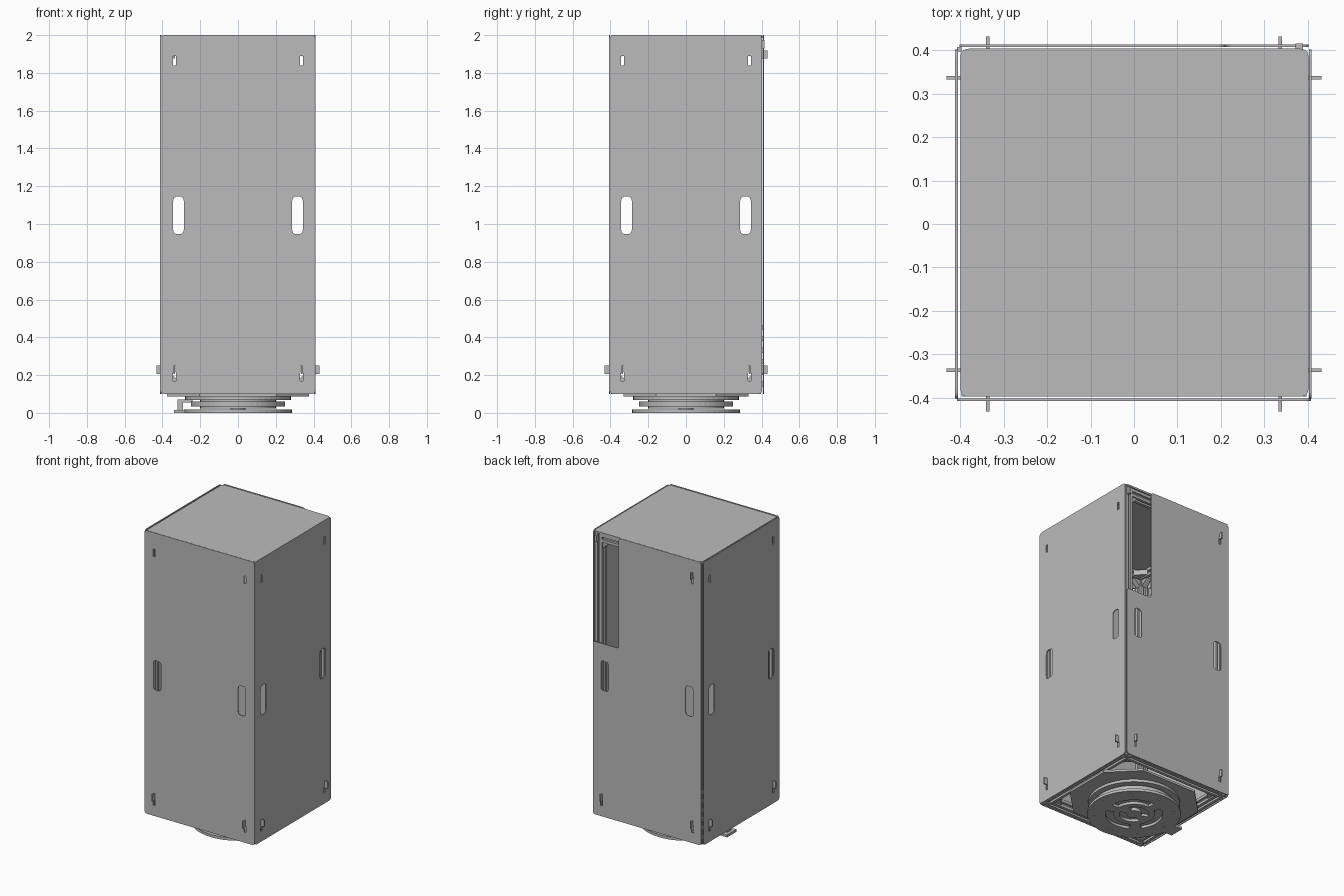
import bpy, math
from math import pi, cos, sin
from mathutils import Matrix, Vector

cube = bpy.data.objects.get("Cube")
if cube:
    bpy.data.objects.remove(cube, do_unlink=True)

grey = bpy.data.materials.new("light grey metal")
grey.use_nodes = True
grey.diffuse_color = (0.5, 0.5, 0.5, 1)
grey.node_tree.nodes["Principled BSDF"].inputs["Base Color"].default_value = (0.5, 0.5, 0.5, 1)


def rounded(points, r, steps=5):
    """Polygon with every corner rounded by radius r."""
    pts = [Vector(p) for p in points]
    out = []
    for i, p in enumerate(pts):
        a = p + (pts[i - 1] - p).normalized() * r
        b = p + (pts[(i + 1) % len(pts)] - p).normalized() * r
        for k in range(steps + 1):
            t = k / steps
            out.append(a * (1 - t) ** 2 + p * 2 * t * (1 - t) + b * t * t)
    return out


def rect(x0, x1, y0, y1):
    return [(x0, y0), (x1, y0), (x1, y1), (x0, y1)]


def circle(r, cx=0, cy=0, n=48):
    return [(cx + r * cos(2 * pi * i / n), cy + r * sin(2 * pi * i / n)) for i in range(n)]


def arc_slot(r0, r1, start, span, n=16):
    angles = [start + span * i / n for i in range(n + 1)]
    return ([(r1 * cos(a), r1 * sin(a)) for a in angles]
            + [(r0 * cos(a), r0 * sin(a)) for a in reversed(angles)])


def plate(name, loops, depth, matrix):
    """Flat outline with holes, extruded evenly about its own plane."""
    curve = bpy.data.curves.new(name, "CURVE")
    curve.dimensions = "2D"
    curve.fill_mode = "BOTH"
    curve.extrude = depth / 2
    for loop in loops:
        spline = curve.splines.new("POLY")
        spline.points.add(len(loop) - 1)
        for point, p in zip(spline.points, loop):
            point.co = (p[0], p[1], 0, 1)
        spline.use_cyclic_u = True
    temp = bpy.data.objects.new(name, curve)
    bpy.context.collection.objects.link(temp)
    bpy.context.view_layer.update()
    mesh = bpy.data.meshes.new_from_object(temp.evaluated_get(bpy.context.evaluated_depsgraph_get()))
    bpy.data.objects.remove(temp)
    mesh.materials.clear()
    mesh.materials.append(grey)
    for poly in mesh.polygons:
        poly.use_smooth = False
        poly.material_index = 0
    obj = bpy.data.objects.new(name, mesh)
    obj.matrix_world = matrix
    bpy.context.collection.objects.link(obj)
    return obj


def flat(name, loops, z0, z1):
    return plate(name, loops, z1 - z0, Matrix.Translation((0, 0, (z0 + z1) / 2)))


def box(name, lo, hi, turn=Matrix()):
    x0, y0, z0 = lo
    x1, y1, z1 = hi
    return plate(name, [rect(x0, x1, y0, y1)], z1 - z0,
                 turn @ Matrix.Translation((0, 0, (z0 + z1) / 2)))


def turn(angle):
    return Matrix.Rotation(angle, 4, "Z")


UPRIGHT = Matrix.Rotation(pi / 2, 4, "X")
SIDES = [("front", 0, 0.405), ("left", pi / 2, 0.406),
         ("back", pi, 0.411), ("right", -pi / 2, 0.409)]
LOW, HIGH = 0.1, 2.0
PIN = 0.337

# Outer panels with hand slots and key slots
for side, angle, dist in SIDES:
    half = 0.408 if side == "front" else 0.402
    outline = rect(-half, half, LOW, HIGH)
    if side == "back":  # open upper corner
        outline = [(-half, LOW), (half, LOW), (half, HIGH),
                   (-0.21, HIGH), (-0.21, 1.26), (-half, 1.26)]
    loops = [rounded(outline, 0.02)]
    for s in (-1, 1):
        c = s * 0.315
        loops.append(rounded(rect(c - 0.028, c + 0.028, 0.947, 1.145), 0.022))
        c = s * PIN
        loops.append(rect(c - 0.008, c + 0.008, 0.17, 0.215))
        loops[-1][2:] = [(c + 0.008, 0.215), (c + 0.005, 0.215), (c + 0.005, 0.252),
                         (c - 0.005, 0.252), (c - 0.005, 0.215), (c - 0.008, 0.215)]
        if side != "back" or s > 0:
            loops.append(rect(c - 0.008, c + 0.008, 1.84, 1.89))
    plate(side + "_panel", loops, 0.006,
          turn(angle) @ Matrix.Translation((0, -dist, 0)) @ UPRIGHT)

    # Hanging pins
    for s in (-1, 1):
        c = s * PIN
        box(side + "_pin", (c - 0.004, -0.432, 0.205), (c + 0.004, -0.36, 0.25), turn(angle))
    if side == "back":
        box("back_upper_pin", (PIN - 0.004, -0.432, 1.875), (PIN + 0.004, -0.36, 1.918), turn(angle))

# Top cover
flat("top_cover", [rounded(rect(-0.4, 0.402, -0.398, 0.404), 0.02)], 1.986, 1.998)

# Slotted frame bars
H, G, D = 0.0265, 0.008, 0.014
profile = []
for k in range(4):
    rot = Matrix.Rotation(k * pi / 2, 2)
    for p in [(-H, -H), (-G, -H), (-G, -H + D), (G, -H + D), (G, -H)]:
        profile.append(rot @ Vector(p))
C = 0.3715
for sx in (-1, 1):
    for sy in (-1, 1):
        plate("corner_post", [profile], 1.885, Matrix.Translation((sx * C, sy * C, 1.0425)))
BEAMS = (("bottom", LOW + H + 0.002, 1), ("top", 1.957, -1))
for side, angle, dist in SIDES:
    for level, z, up in BEAMS:
        plate(level + "_beam", [profile], 2 * (C - H),
              turn(angle) @ Matrix.Translation((0, -C, z)) @ Matrix.Rotation(pi / 2, 4, "Y"))
        # Corner brackets, level and upright
        e = C - H
        plate(level + "_corner_bracket", [[(e, -e), (e - 0.06, -e), (e, -e + 0.06)]], 0.035,
              turn(angle) @ Matrix.Translation((0, 0, z)))
        zi = z + up * H
        for s in (-1, 1):
            plate(level + "_upright_bracket",
                  [[(s * e, zi), (s * (e - 0.045), zi), (s * e, zi + up * 0.045)]], 0.035,
                  turn(angle) @ Matrix.Translation((0, -C, 0)) @ UPRIGHT)

# Small bracket head in the open corner
box("corner_head", (0.372, 0.398, 1.93), (0.39, 0.416, 1.975))

# Light strip in the rear corner gap
for k in range(6):
    z = 0.14 + k * 0.06
    box("gap_clip", (-0.408, 0.398, z), (-0.398, 0.408, z + 0.025))

# Base mounting plate
mx, my, ch = 0.375, 0.33, 0.17
octagon = [(mx, my - ch), (mx - ch, my), (ch - mx, my), (-mx, my - ch),
           (-mx, ch - my), (ch - mx, -my), (mx - ch, -my), (mx, ch - my)]
flat("mounting_plate", [octagon], 0.086, 0.1)

# Turntable stack
flat("upper_disc", [circle(0.28)], 0.068, 0.086)
flat("bearing_hub", [circle(0.2)], 0.024, 0.068)
flat("middle_disc", [circle(0.25)], 0.034, 0.06)
flat("lower_hub", [circle(0.04, n=24)], 0.01, 0.03)
holes = [circle(0.008, 0.24 * cos(k * pi / 4), 0.24 * sin(k * pi / 4), 10) for k in range(8)]
holes += [arc_slot(0.125, 0.175, k * 2 * pi / 3, 1.65) for k in range(3)]
holes += [arc_slot(0.045, 0.09, 0.5 + k * pi, 2.3) for k in range(2)]
flat("foot_disc", [circle(0.285)] + holes, 0, 0.018)

# Stop arm on the side of the foot
box("stop_arm", (-0.34, -0.05, 0.0), (-0.27, 0.05, 0.016))
box("stop_post", (-0.32, -0.02, 0.016), (-0.29, 0.02, 0.064))
box("stop_link", (-0.32, -0.02, 0.054), (-0.24, 0.02, 0.07))
